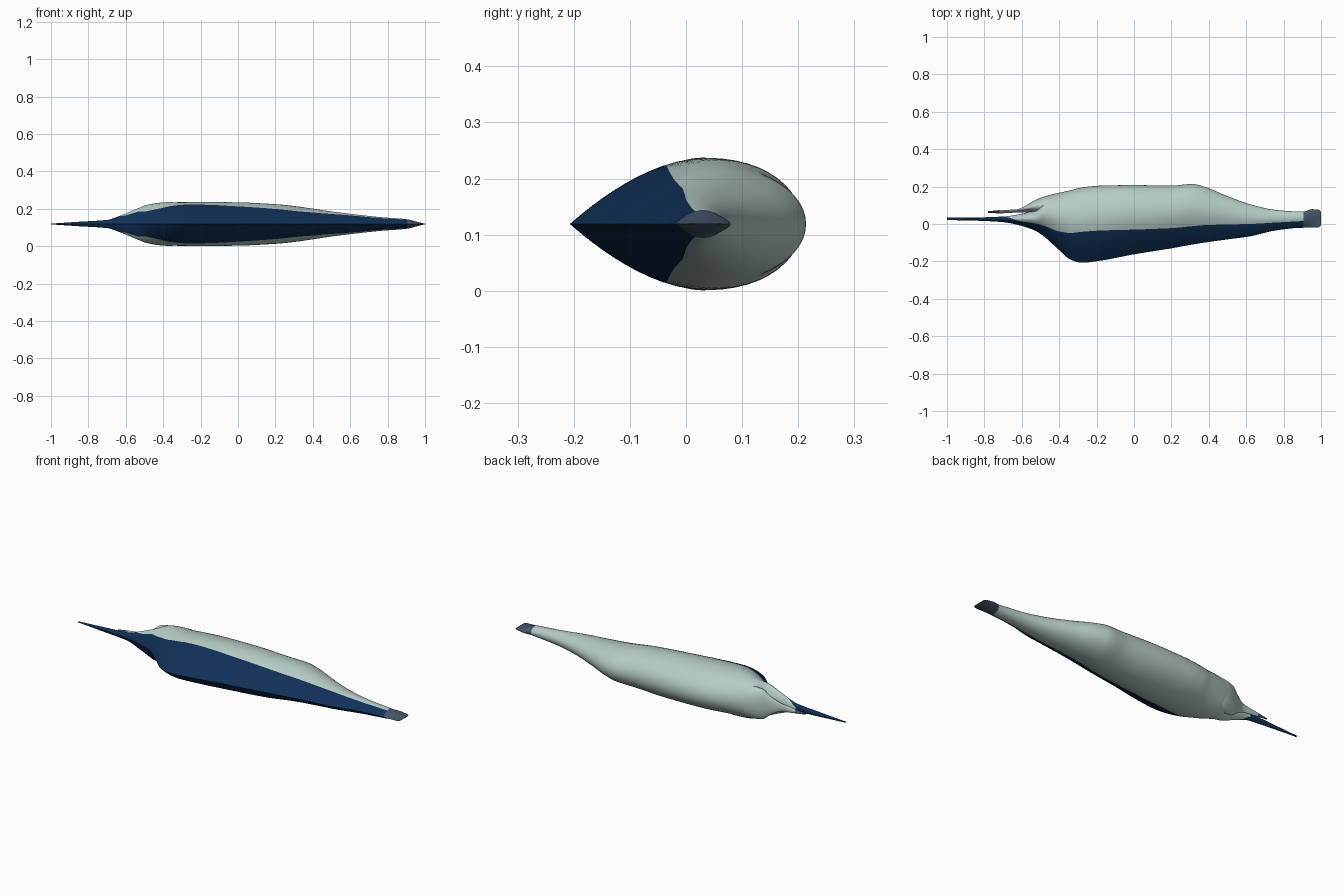
import bpy, bmesh, math

if "Cube" in bpy.data.objects:
    bpy.data.objects.remove(bpy.data.objects["Cube"])

ZC = 0.119  # height of the symmetry plane (the fish lies on its side, back towards -y)


def material(name, rgb):
    m = bpy.data.materials.new(name)
    m.diffuse_color = (*rgb, 1)
    m.use_nodes = True
    m.node_tree.nodes["Principled BSDF"].inputs["Base Color"].default_value = m.diffuse_color
    return m


NAVY = material("navy back", (0.005, 0.030, 0.095))
PALE = material("pale belly", (0.47, 0.60, 0.57))
SLATE = material("slate tip", (0.06, 0.095, 0.14))


def sample(table, sub=5):
    """Smooth the station table with a finite-difference cubic."""
    n = len(table)

    def slope(i, k):
        if i in (0, n - 1):
            a, b = (0, 1) if i == 0 else (n - 2, n - 1)
            return (table[b][k] - table[a][k]) / (table[b][0] - table[a][0])
        d0 = (table[i][k] - table[i-1][k]) / (table[i][0] - table[i-1][0])
        d1 = (table[i+1][k] - table[i][k]) / (table[i+1][0] - table[i][0])
        return 0 if d0 * d1 <= 0 else 2 * d0 * d1 / (d0 + d1)

    rows = []
    for i in range(n - 1):
        h = table[i+1][0] - table[i][0]
        for s in range(sub):
            t = s / sub
            row = [table[i][0] + t * h]
            for k in range(1, len(table[0])):
                a, b = table[i][k], table[i+1][k]
                row.append((2*t**3 - 3*t*t + 1) * a + (t**3 - 2*t*t + t) * h * slope(i, k)
                           + (3*t*t - 2*t**3) * b + (t**3 - t*t) * h * slope(i+1, k))
            rows.append(row)
    rows.append(list(table[-1]))
    return rows


def half_width(y, yb, yt, w):
    """Cross-section: keeled back, round belly."""
    yc = yb + 0.58 * (yt - yb)
    if y < yc:
        return w * (1 - ((yc - y) / (yc - yb)) ** 1.75)
    return w * math.sqrt(max(0, 1 - ((y - yc) / (yt - yc)) ** 2))


def loft(name, rows, rule, nb=9, nt=15):
    """Skin the stations; ring vertex nb sits exactly on the colour border."""
    bm = bmesh.new()
    rings = []
    for x, yb, yt, w, edge in rows:
        edge = min(max(edge, yb + 0.1 * (yt - yb)), yt - 0.02 * (yt - yb))
        ys = [yb + (edge - yb) * (i / nb) ** 1.3 for i in range(nb)]
        ys += [edge + (yt - edge) * math.sin(i / nt * math.pi / 2) for i in range(nt + 1)]
        side = [(y, half_width(y, yb, yt, w)) for y in ys]
        up = [bm.verts.new((x, y, ZC + z)) for y, z in side]
        down = [bm.verts.new((x, y, ZC - z)) for y, z in side[1:-1]]
        rings.append((up, [up[0]] + down + [up[-1]]))
    for r0, r1 in zip(rings, rings[1:]):
        x = (r0[0][0].co.x + r1[0][0].co.x) / 2
        for s in (0, 1):
            for i in range(nb + nt):
                f = bm.faces.new((r0[s][i], r0[s][i+1], r1[s][i+1], r1[s][i]))
                f.material_index = rule(x, i < nb)
    for r in (rings[0], rings[-1]):
        f = bm.faces.new(r[0] + r[1][-2:0:-1])
        f.material_index = rule(r[0][0].co.x, True)
    bmesh.ops.recalc_face_normals(bm, faces=bm.faces)
    me = bpy.data.meshes.new(name)
    bm.to_mesh(me)
    bm.free()
    for m in (NAVY, PALE, SLATE):
        me.materials.append(m)
    ob = bpy.data.objects.new(name, me)
    bpy.context.collection.objects.link(ob)
    bpy.context.view_layer.objects.active = ob
    ob.select_set(True)
    bpy.ops.object.shade_smooth_by_angle(angle=math.radians(40))
    ob.select_set(False)
    return ob


# Body with long upper bill: x, back edge, belly edge, half width, colour border
body = [
    (-1.00, 0.021, 0.034, 0.002, 0.034), (-0.85, 0.018, 0.035, 0.012, 0.035),
    (-0.70, 0.010, 0.040, 0.022, 0.040), (-0.61, -0.008, 0.053, 0.053, 0.015),
    (-0.53, -0.035, 0.078, 0.086, 0.003), (-0.48, -0.068, 0.145, 0.104, -0.010),
    (-0.40, -0.140, 0.167, 0.114, -0.040), (-0.34, -0.190, 0.180, 0.116, -0.048),
    (-0.28, -0.207, 0.195, 0.117, -0.042), (-0.18, -0.196, 0.205, 0.118, -0.035),
    (0.00, -0.162, 0.208, 0.116, -0.030), (0.20, -0.130, 0.205, 0.106, -0.022),
    (0.31, -0.110, 0.214, 0.095, -0.012), (0.38, -0.099, 0.198, 0.085, -0.006),
    (0.48, -0.085, 0.157, 0.070, -0.003), (0.62, -0.066, 0.106, 0.052, 0.000),
    (0.76, -0.034, 0.075, 0.037, 0.008), (0.905, -0.020, 0.066, 0.025, 0.016),
    (0.95, -0.020, 0.079, 0.014, 0.020), (0.985, -0.019, 0.077, 0.005, 0.020),
    (1.00, -0.008, 0.066, 0.001, 0.020),
]
rows = sample(body)
loft("body", rows, lambda x, back: 2 if x > 0.905 else 0 if back or x < -0.71 else 1)

# Short lower jaw with a dark tip
jaw = [
    (-0.78, 0.060, 0.068, 0.003, 0.064), (-0.72, 0.057, 0.074, 0.011, 0.066),
    (-0.63, 0.061, 0.078, 0.024, 0.070), (-0.58, 0.062, 0.098, 0.050, 0.075),
    (-0.53, 0.045, 0.127, 0.084, 0.080), (-0.47, 0.030, 0.150, 0.088, 0.080),
    (-0.42, 0.030, 0.158, 0.080, 0.080),
]
loft("lower_jaw", sample(jaw), lambda x, back: 2 if x < -0.72 else 1)

# Gill covers: thin raised plates on both cheeks with a slanted rear edge
bm = bmesh.new()
for side in (1, -1):
    grid = []
    for j in range(13):
        t = j / 12
        rear = -0.35 - 0.10 * max(0, t - 0.45) ** 1.5
        line = []
        for i in range(9):
            x = -0.47 + (rear + 0.47) * i / 8
            k = next(k for k in range(len(rows) - 1) if rows[k+1][0] >= x)
            a, b = rows[k], rows[k+1]
            u = (x - a[0]) / (b[0] - a[0])
            _, yb, yt, w, edge = [p + (q - p) * u for p, q in zip(a, b)]
            y = edge + 0.005 + (yt - edge - 0.01) * t
            lift = 0.003 * i / 8 * math.sin(math.pi * t)
            line.append(bm.verts.new((x, y, ZC + side * (half_width(y, yb, yt, w) + lift))))
        grid.append(line)
    for p, q in zip(grid, grid[1:]):
        for i in range(8):
            f = (p[i], p[i+1], q[i+1], q[i])
            bm.faces.new(f if side > 0 else f[::-1])
me = bpy.data.meshes.new("gill_covers")
bm.to_mesh(me)
bm.free()
me.materials.append(PALE)
me.shade_smooth()
bpy.context.collection.objects.link(bpy.data.objects.new("gill_covers", me))
